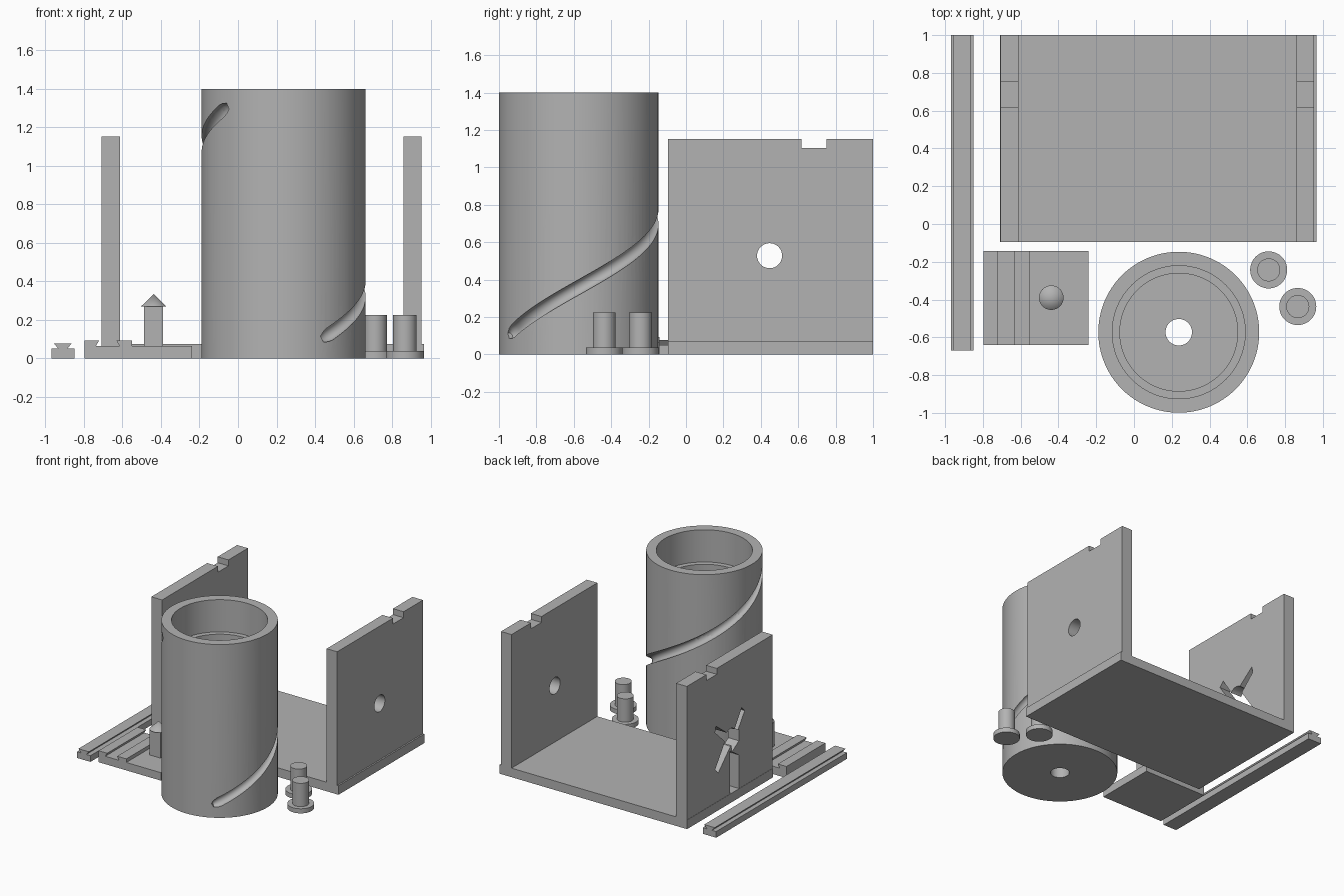
import bpy, bmesh, math
from mathutils import Vector

if "Cube" in bpy.data.objects:
    bpy.data.objects.remove(bpy.data.objects["Cube"])

grey = bpy.data.materials.new("plain grey")
grey.diffuse_color = (0.45, 0.45, 0.45, 1)
grey.use_nodes = True
grey.node_tree.nodes["Principled BSDF"].inputs["Base Color"].default_value = grey.diffuse_color


def make(name, bm, smooth=False):
    bmesh.ops.recalc_face_normals(bm, faces=bm.faces)
    me = bpy.data.meshes.new(name)
    bm.to_mesh(me)
    bm.free()
    me.materials.append(grey)
    ob = bpy.data.objects.new(name, me)
    bpy.context.collection.objects.link(ob)
    if smooth:
        shade(ob)
    return ob


def activate(ob):
    bpy.ops.object.select_all(action='DESELECT')
    ob.select_set(True)
    bpy.context.view_layer.objects.active = ob


def shade(ob):
    activate(ob)
    bpy.ops.object.shade_smooth_by_angle(angle=math.radians(30))


def prism(name, pts, axis, a, b):
    """Extrude a 2D outline from a to b: axis 'y' uses (x, z), axis 'x' uses (y, z)."""
    bm = bmesh.new()
    place = (lambda p: (p[0], a, p[1])) if axis == 'y' else (lambda p: (a, p[0], p[1]))
    f = bm.faces.new([bm.verts.new(place(p)) for p in pts])
    ext = bmesh.ops.extrude_face_region(bm, geom=[f])
    d = Vector((0, b - a, 0)) if axis == 'y' else Vector((b - a, 0, 0))
    bmesh.ops.translate(bm, vec=d, verts=[v for v in ext['geom'] if isinstance(v, bmesh.types.BMVert)])
    return make(name, bm)


def box(name, x0, x1, y0, y1, z0, z1):
    return prism(name, [(x0, z0), (x1, z0), (x1, z1), (x0, z1)], 'y', y0, y1)


def lathe(name, profile, cx, cy, n=64, closed=False):
    """Spin an (r, z) profile; r = 0 points become poles."""
    bm = bmesh.new()
    rings = []
    for r, z in profile:
        if r == 0:
            rings.append([bm.verts.new((cx, cy, z))] * n)
        else:
            rings.append([bm.verts.new((cx + r * math.cos(t), cy + r * math.sin(t), z))
                          for t in (2 * math.pi * i / n for i in range(n))])
    pairs = list(zip(rings, rings[1:])) + ([(rings[-1], rings[0])] if closed else [])
    for p, q in pairs:
        for i in range(n):
            j = (i + 1) % n
            bm.faces.new(list(dict.fromkeys([p[i], p[j], q[j], q[i]])))
    return make(name, bm, True)


def cut(ob, cutter):
    activate(ob)
    m = ob.modifiers.new("cut", 'BOOLEAN')
    m.operation, m.solver, m.object = 'DIFFERENCE', 'EXACT', cutter
    bpy.ops.object.modifier_apply(modifier=m.name)
    bpy.data.objects.remove(cutter)


# Frame: floor and two notched side walls
box("frame_floor", -0.71, 0.965, -0.095, 1, 0, 0.073)
wall = [(-0.095, 0.073), (1, 0.073), (1, 1.152), (0.752, 1.152), (0.752, 1.104),
        (0.618, 1.104), (0.618, 1.152), (-0.095, 1.152)]
left = prism("left_wall", wall, 'x', -0.708, -0.612)
right = prism("right_wall", wall, 'x', 0.859, 0.953)


def circle(r):
    return [(0.447 + r * math.cos(math.pi * i / 20), 0.528 + r * math.sin(math.pi * i / 20))
            for i in range(40)]


# Round axle hole on the right, branched opening on the left
cut(right, prism("cutter", circle(0.067), 'x', 0.8, 1))
cut(left, prism("cutter", circle(0.072), 'x', -0.8, -0.5))
arms = [[(0.40, 0.56), (0.30, 0.715), (0.262, 0.675), (0.37, 0.52)],
        [(0.335, 0.0735), (0.45, 0.0735), (0.45, 0.42), (0.335, 0.345)],
        [(0.46, 0.56), (0.63, 0.69), (0.64, 0.64), (0.48, 0.49)],
        [(0.40, 0.50), (0.60, 0.30), (0.64, 0.34), (0.50, 0.54)],
        [(0.335, 0.459), (0.335, 0.55), (0.43, 0.57), (0.43, 0.40)]]
for arm in arms:
    cut(left, prism("cutter", arm, 'x', -0.8, -0.5))
shade(right)
shade(left)

# Drum: stepped bore, small bottom hole
CX, CY, R = 0.237, -0.573, 0.426
drum = lathe("drum", [(0.07, 0), (R, 0), (R, 1.4), (0.352, 1.4), (0.352, 1.14),
                      (0.312, 1.14), (0.312, 0.1), (0.07, 0.1)], CX, CY, 96, closed=True)

# Spiral groove, swept as a tube along the drum surface
bm = bmesh.new()
N, S, GR = 90, 16, 0.037
a0, a1, z0, z1 = math.radians(-62), math.radians(227), 0.10, 1.31
slope = (z1 - z0) / (a1 - a0) / R
rings = []
for i in range(N + 1):
    t = i / N
    a = a0 + (a1 - a0) * t
    out = Vector((math.cos(a), math.sin(a), 0))
    tan = Vector((-math.sin(a), math.cos(a), slope)).normalized()
    side = tan.cross(out)
    c = Vector((CX, CY, z0 + (z1 - z0) * t)) + out * (R - 0.006)
    # Rounded ends
    k = min(i, N - i)
    s = GR * (0.5, 0.87)[k] if k < 2 else GR
    rings.append([bm.verts.new(c + s * (out * math.cos(u) + side * math.sin(u)))
                  for u in (2 * math.pi * j / S for j in range(S))])
for p, q in zip(rings, rings[1:]):
    for j in range(S):
        bm.faces.new([p[j], p[(j + 1) % S], q[(j + 1) % S], q[j]])
bm.faces.new(rings[0])
bm.faces.new(rings[-1])
cut(drum, make("cutter", bm))
shade(drum)

# Dovetail rail
prism("rail", [(-0.97, 0), (-0.85, 0), (-0.85, 0.05), (-0.887, 0.05), (-0.863, 0.078),
               (-0.957, 0.078), (-0.933, 0.05), (-0.97, 0.05)], 'y', -0.67, 1)

# Slide plate with dovetail channel
prism("slide_plate", [(-0.798, 0), (-0.24, 0), (-0.24, 0.064), (-0.55, 0.064), (-0.55, 0.093),
                      (-0.632, 0.093), (-0.615, 0.064), (-0.738, 0.064), (-0.721, 0.093),
                      (-0.798, 0.093)], 'y', -0.64, -0.142)

# Follower post with pointed tip
box("follower_post", -0.487, -0.389, -0.435, -0.345, 0.06, 0.27)
lathe("follower_tip", [(0, 0.27), (0.065, 0.27), (0, 0.333)], -0.438, -0.39, 32)

# Two axle pins
for n, (x, y) in enumerate([(0.713, -0.243), (0.867, -0.437)], 1):
    lathe(f"axle_pin_{n}", [(0, 0), (0.098, 0), (0.098, 0.037), (0.061, 0.037),
                            (0.061, 0.225), (0, 0.225)], x, y, 48)
